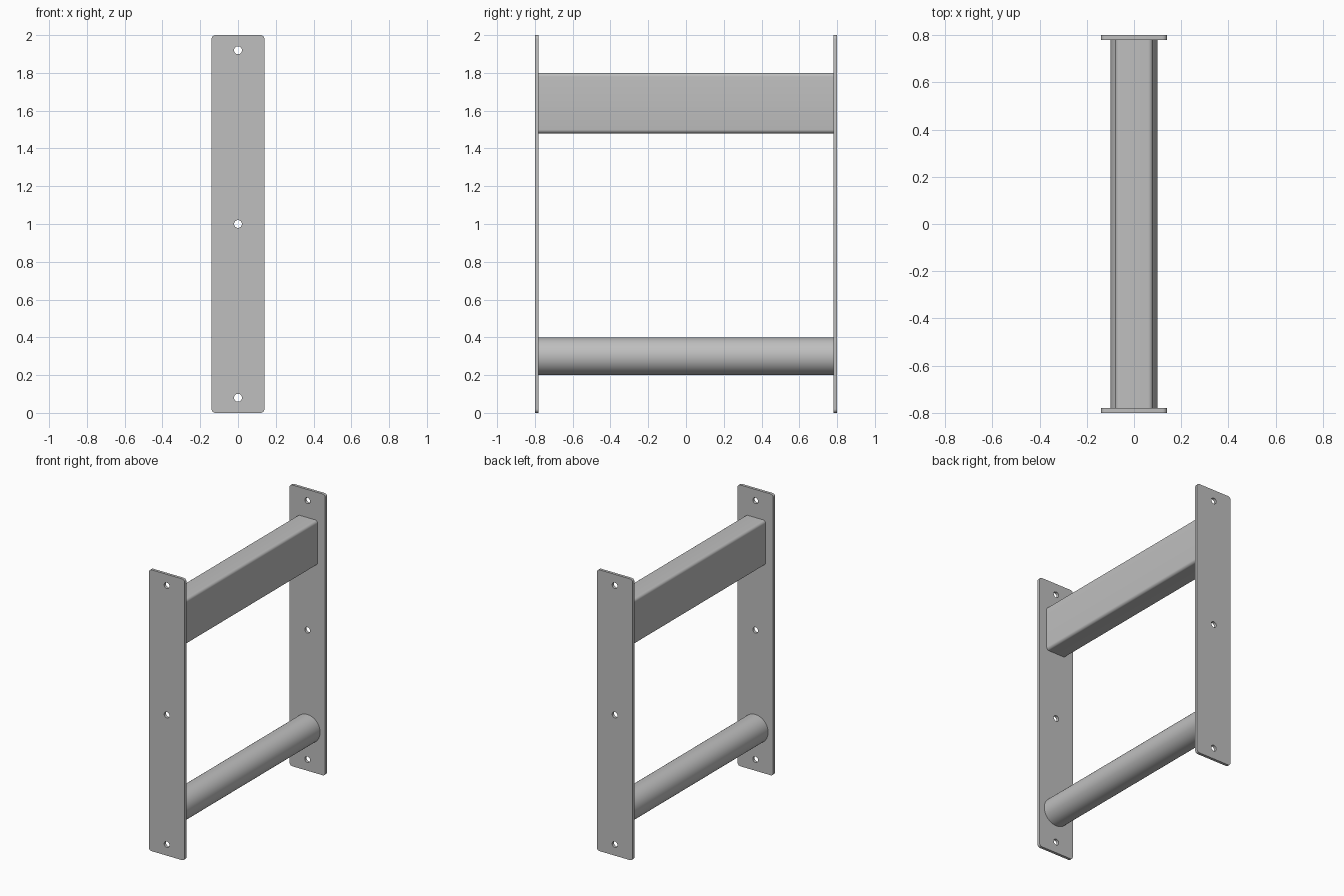
import bpy
import bmesh
from math import cos, sin, pi, radians

cube = bpy.data.objects.get("Cube")
if cube:
    bpy.data.objects.remove(cube, do_unlink=True)

steel = bpy.data.materials.new("grey_steel")
steel.use_nodes = True
GREY = (0.52, 0.52, 0.52, 1)
steel.diffuse_color = GREY
steel.node_tree.nodes["Principled BSDF"].inputs["Base Color"].default_value = GREY


def circle(x, z, radius, count):
    return [(x + radius * cos(2 * pi * i / count),
             z + radius * sin(2 * pi * i / count)) for i in range(count)]


def rounded_rect(half_width, bottom, top, radius, steps=6):
    """Outline in x and z with quarter-circle corners."""
    x, low, high = half_width - radius, bottom + radius, top - radius
    centres = [(x, high), (-x, high), (-x, low), (x, low)]
    points = []
    for corner, (cx, cz) in enumerate(centres):
        for i in range(steps + 1):
            a = (corner + i / steps) * pi / 2
            points.append((cx + radius * cos(a), cz + radius * sin(a)))
    return points


def extrude_profile(name, outlines, y, length):
    """Fill the outlines (later ones are holes) and extrude them along y."""
    curve = bpy.data.curves.new(name, "CURVE")
    curve.dimensions = "2D"
    curve.fill_mode = "BOTH"
    curve.extrude = length / 2
    for outline in outlines:
        spline = curve.splines.new("POLY")
        spline.points.add(len(outline) - 1)
        for point, (px, pz) in zip(spline.points, outline):
            point.co = (px, pz, 0, 1)
        spline.use_cyclic_u = True
    obj = bpy.data.objects.new(name, curve)
    bpy.context.collection.objects.link(obj)
    obj.rotation_euler.x = radians(90)
    obj.location.y = y

    bpy.ops.object.select_all(action="DESELECT")
    obj.select_set(True)
    bpy.context.view_layer.objects.active = obj
    bpy.ops.object.convert(target="MESH")
    obj = bpy.context.view_layer.objects.active

    # Weld the caps to the walls
    bm = bmesh.new()
    bm.from_mesh(obj.data)
    bmesh.ops.remove_doubles(bm, verts=bm.verts, dist=0.0001)
    bmesh.ops.recalc_face_normals(bm, faces=bm.faces)
    bm.to_mesh(obj.data)
    bm.free()

    obj.data.materials.clear()
    obj.data.materials.append(steel)
    bpy.ops.object.shade_smooth_by_angle(angle=radians(30))
    return obj


# End plates with three bolt holes each
plate = [rounded_rect(0.14, 0, 2, 0.02)]
plate += [circle(0, z, 0.021, 24) for z in (0.08, 1, 1.92)]
for side, y in (("front", -0.79), ("back", 0.79)):
    extrude_profile(side + "_plate", plate, y, 0.02)

# Upper box beam and lower round bar, seated slightly into the plates
extrude_profile("upper_box_beam", [rounded_rect(0.08, 1.48, 1.8, 0.02)], 0, 1.565)
extrude_profile("lower_round_bar", [circle(0, 0.3, 0.1, 64)], 0, 1.565)
